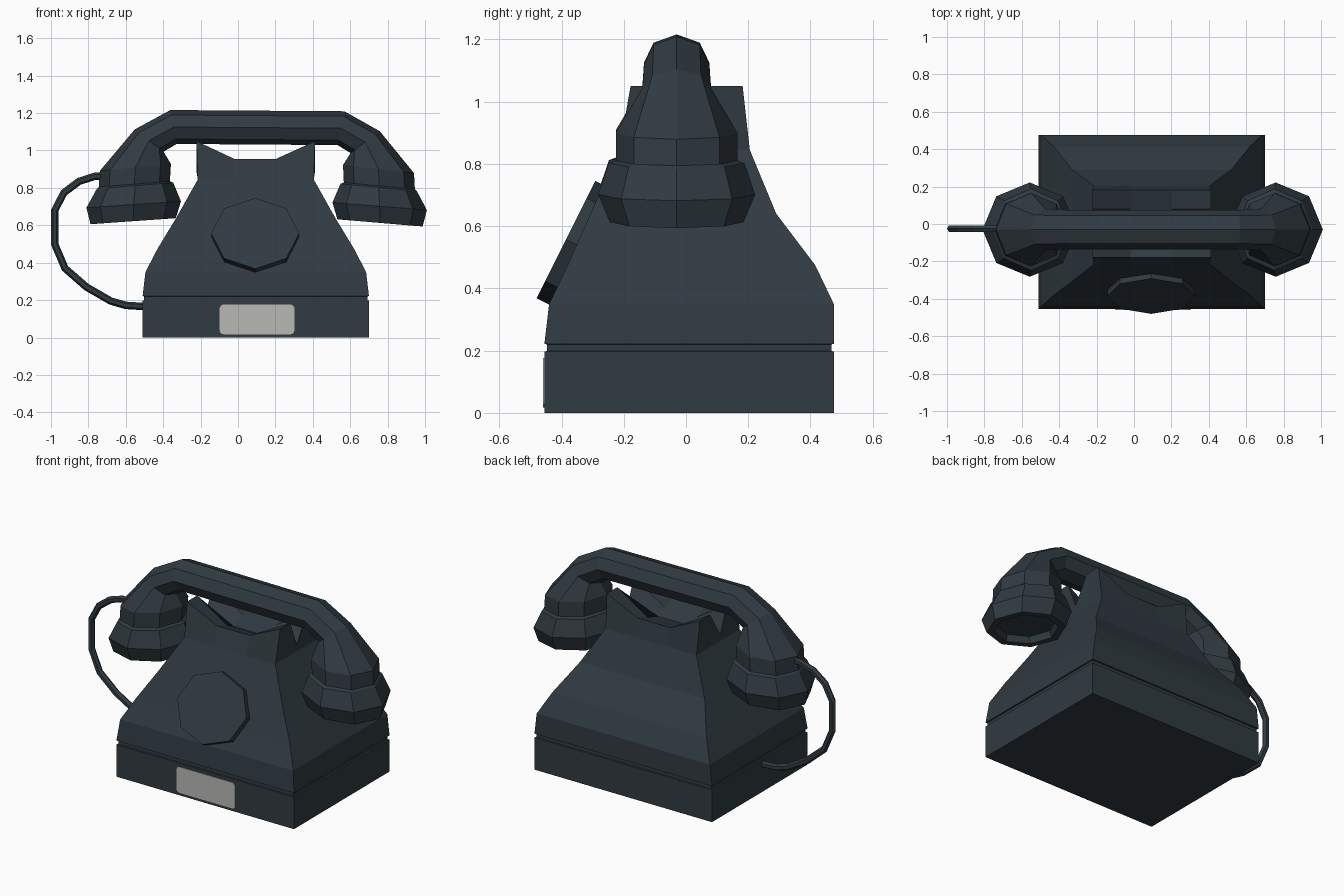
import bpy, bmesh, math
from mathutils import Vector, Matrix

if "Cube" in bpy.data.objects:
    bpy.data.objects.remove(bpy.data.objects["Cube"])


def material(name, rgb):
    m = bpy.data.materials.new(name)
    m.diffuse_color = (*rgb, 1)
    m.use_nodes = True
    m.node_tree.nodes["Principled BSDF"].inputs["Base Color"].default_value = m.diffuse_color
    return m


DARK = material("dark_slate", (0.030, 0.043, 0.053))
PALE = material("pale_grey", (0.48, 0.48, 0.46))


def finish(name, bm, mat):
    bmesh.ops.recalc_face_normals(bm, faces=bm.faces)
    me = bpy.data.meshes.new(name)
    bm.to_mesh(me)
    bm.free()
    ob = bpy.data.objects.new(name, me)
    bpy.context.collection.objects.link(ob)
    me.materials.append(mat)
    return ob


def loft(bm, rings, cap_start=True, cap_end=True):
    vs = [[bm.verts.new(p) for p in r] for r in rings]
    n = len(vs[0])
    for a, b in zip(vs, vs[1:]):
        for i in range(n):
            j = (i + 1) % n
            bm.faces.new((a[i], a[j], b[j], b[i]))
    if cap_start:
        bm.faces.new(vs[0])
    if cap_end:
        bm.faces.new(vs[-1])
    return vs


CX = 0.095   # centre of the body in x

# Body: rectangular rings (x half-width, front y, back y, z), split for the cradle rim
FX = [0, 0.32, 0.67, 1]
FY = [0, 0.27, 0.45, 0.72, 1]
NX, NY = len(FX) - 1, len(FY) - 1
border = ([(i, 0) for i in range(NX)] + [(NX, j) for j in range(NY)]
          + [(i, NY) for i in range(NX, 0, -1)] + [(0, j) for j in range(NY, 0, -1)])


def cradle_z(i, j):
    if j == 2:
        return 0.89                       # valley where the handset lies
    return 1.05 if i in (0, NX) else 0.955


def grid_point(h, y0, y1, i, j, z):
    return Vector((CX - h + 2 * h * FX[i], y0 + (y1 - y0) * FY[j], z))


levels = [(0.605, -0.455, 0.475, 0), (0.605, -0.455, 0.475, 0.197),
          (0.597, -0.447, 0.467, 0.199), (0.597, -0.447, 0.467, 0.22),
          (0.605, -0.455, 0.475, 0.222), (0.59, -0.44, 0.475, 0.35),
          (0.525, -0.38, 0.415, 0.475), (0.425, -0.307, 0.29, 0.64),
          (0.31, -0.215, 0.205, 0.845)]
TOP = (0.317, -0.178, 0.182)
bm = bmesh.new()
rings = [[grid_point(h, a, b, i, j, z) for i, j in border] for h, a, b, z in levels]
rings.append([grid_point(*TOP, i, j, cradle_z(i, j)) for i, j in border])
top = dict(zip(border, loft(bm, rings, cap_end=False)[-1]))
for i in range(1, NX):
    for j in range(1, NY):
        z = 0.89 if j == 2 else 0.92
        top[i, j] = bm.verts.new(grid_point(*TOP, i, j, z))
for i in range(NX):
    for j in range(NY):
        bm.faces.new((top[i, j], top[i + 1, j], top[i + 1, j + 1], top[i, j + 1]))
finish("body", bm, DARK)

# Dial: eight-sided plate on the sloping front
bm = bmesh.new()
up = Vector((0, 0.19, 0.38)).normalized()
out = Vector((0, -up.z, up.y))
centre = Vector((0.092, -0.386, 0.557))


def dial_ring(offset):
    return [centre + out * offset + Vector((0.235 * math.sin(k * math.pi / 4), 0, 0))
            + up * 0.211 * math.cos(k * math.pi / 4) for k in range(8)]


loft(bm, [dial_ring(-0.06), dial_ring(0)])
finish("dial", bm, DARK)

# Label plate with rounded corners
bm = bmesh.new()
corner = 0.022
outline = []
for sx, sz, start in ((1, 1, 0), (-1, 1, 90), (-1, -1, 180), (1, -1, 270)):
    for k in range(4):
        a = math.radians(start + 30 * k)
        outline.append((0.102 + sx * (0.2 - corner) + corner * math.cos(a),
                        0.097 + sz * (0.08 - corner) + corner * math.sin(a)))
loft(bm, [[(x, y, z) for x, z in outline] for y in (-0.453, -0.459)])
finish("label_plate", bm, PALE)

# Handset: octagonal sections given by inner point, outer point and y half-width
half = [((0.490, 0.670), (0.835, 0.643), 0.162),   # recess in the cup
        ((0.475, 0.632), (0.845, 0.603), 0.175),   # cup rim
        ((0.432, 0.635), (0.888, 0.600), 0.215),
        ((0.405, 0.725), (0.910, 0.688), 0.252),
        ((0.447, 0.825), (0.855, 0.790), 0.218),
        ((0.465, 0.832), (0.845, 0.800), 0.195),   # neck
        ((0.460, 0.925), (0.840, 0.885), 0.195),
        ((0.500, 0.990), (0.655, 1.108), 0.110),   # bend
        ((0.430, 1.032), (0.465, 1.213), 0.105)]   # grip


def section(inner, outer, w, side):
    a, b = Vector((side * inner[0], 0, inner[1])), Vector((side * outer[0], 0, outer[1]))
    mid, u = (a + b) / 2, (b - a) / 2
    return [mid + u * math.cos(k * math.pi / 4)
            + Vector((0, w * math.sin(k * math.pi / 4), 0)) for k in range(8)]


bm = bmesh.new()
loft(bm, [section(*s, -1) for s in half] + [section(*s, 1) for s in reversed(half)])
bm.transform(Matrix.Translation((CX, -0.03, 0)) @ Matrix.Rotation(math.radians(0.4), 4, 'Y'))
finish("handset", bm, DARK)

# Cord: round tube from the handset to the side of the base
path = [(-0.70, 0.86), (-0.765, 0.862), (-0.85, 0.835), (-0.93, 0.775), (-0.98, 0.68),
        (-0.98, 0.50), (-0.925, 0.37), (-0.81, 0.27), (-0.68, 0.195), (-0.60, 0.172), (-0.49, 0.165)]
bm = bmesh.new()
pts = [Vector((x, -0.025, z)) for x, z in path]
rings = []
for n, p in enumerate(pts):
    t = (pts[min(n + 1, len(pts) - 1)] - pts[max(n - 1, 0)]).normalized()
    side = Vector((t.z, 0, -t.x))
    rings.append([p + 0.02 * (side * math.cos(k * math.pi / 3)
                  + Vector((0, math.sin(k * math.pi / 3), 0))) for k in range(6)])
loft(bm, rings)
finish("cord", bm, DARK)
